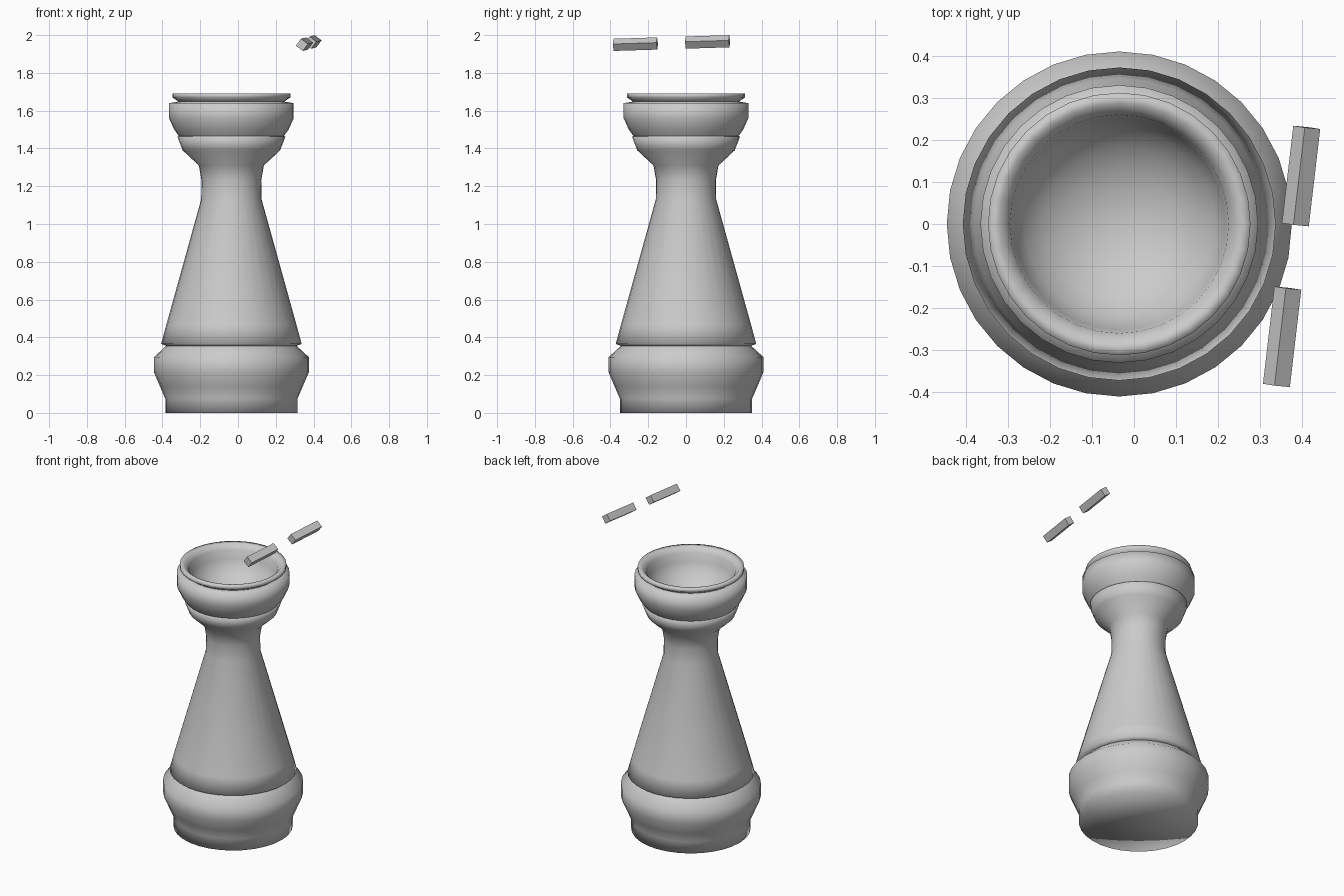
import bpy, bmesh, math
from mathutils import Matrix, Vector

if "Cube" in bpy.data.objects:
    bpy.data.objects.remove(bpy.data.objects["Cube"])

SEGMENTS = 32
CENTRE_X = -0.035


def make_material(name, value):
    mat = bpy.data.materials.new(name)
    mat.diffuse_color = (value, value, value, 1)
    mat.use_nodes = True
    mat.node_tree.nodes["Principled BSDF"].inputs["Base Color"].default_value = mat.diffuse_color
    return mat


stone = make_material("light grey", 0.6)


def add_object(name, bm, mat):
    bmesh.ops.recalc_face_normals(bm, faces=bm.faces)
    mesh = bpy.data.meshes.new(name)
    bm.to_mesh(mesh)
    bm.free()
    mesh.materials.append(mat)
    obj = bpy.data.objects.new(name, mesh)
    bpy.context.collection.objects.link(obj)
    return obj


def lathe(name, profile, flip=False):
    """Spin a radius/height profile around the tower axis, smooth shaded."""
    bm = bmesh.new()
    rings = []
    for r, z in profile:
        if r == 0:
            rings.append([bm.verts.new((CENTRE_X, 0, z))] * SEGMENTS)
        else:
            rings.append([bm.verts.new((CENTRE_X + r * math.cos(a), r * math.sin(a), z))
                          for a in (math.tau * i / SEGMENTS for i in range(SEGMENTS))])
    for low, high in zip(rings, rings[1:]):
        for i in range(SEGMENTS):
            j = (i + 1) % SEGMENTS
            corners = dict.fromkeys((low[i], low[j], high[j], high[i]))
            bm.faces.new(list(corners)).smooth = True
    return add_object(name, bm, stone)


# Rounded foot and collar, closed underneath
lathe("base", [(0, 0), (0.35, 0), (0.35, 0.075), (0.378, 0.14), (0.41, 0.215),
               (0.41, 0.295), (0.345, 0.355)])

# Tapering shaft with a slim neck flaring into the capital
lathe("shaft", [(0.345, 0.355), (0.372, 0.365), (0.345, 0.465), (0.16, 1.13),
                (0.158, 1.23), (0.172, 1.31), (0.258, 1.39), (0.286, 1.462), (0.278, 1.466)])

# Swelling head with a recessed step below the rim
lathe("head", [(0.278, 1.466), (0.303, 1.5), (0.33, 1.56), (0.33, 1.64), (0.28, 1.648)])

# Thin rim and hollow bowl
bowl = [(0.26 * math.cos(a), 1.66 - 0.21 * math.sin(a))
        for a in (math.pi / 2 * i / 6 for i in range(6))]
lathe("rim_and_bowl", [(0.28, 1.648), (0.312, 1.67), (0.312, 1.692), (0.285, 1.69)]
      + bowl + [(0, 1.45)])


def stick(name, location):
    """Square bar, rolled on its long axis and pointing almost along y."""
    bm = bmesh.new()
    bmesh.ops.create_cube(bm, size=1)
    aim = Vector((0.117, 1, 0.031)).to_track_quat('Y', 'Z').to_matrix().to_4x4()
    place = (Matrix.Translation(location) @ aim @ Matrix.Rotation(math.radians(37), 4, 'Y')
             @ Matrix.Diagonal((0.046, 0.233, 0.046, 1)))
    bm.transform(place)
    return add_object(name, bm, stone)


# Two floating bars in line with each other
stick("front_bar", (0.352, -0.268, 1.952))
stick("back_bar", (0.397, 0.114, 1.964))
